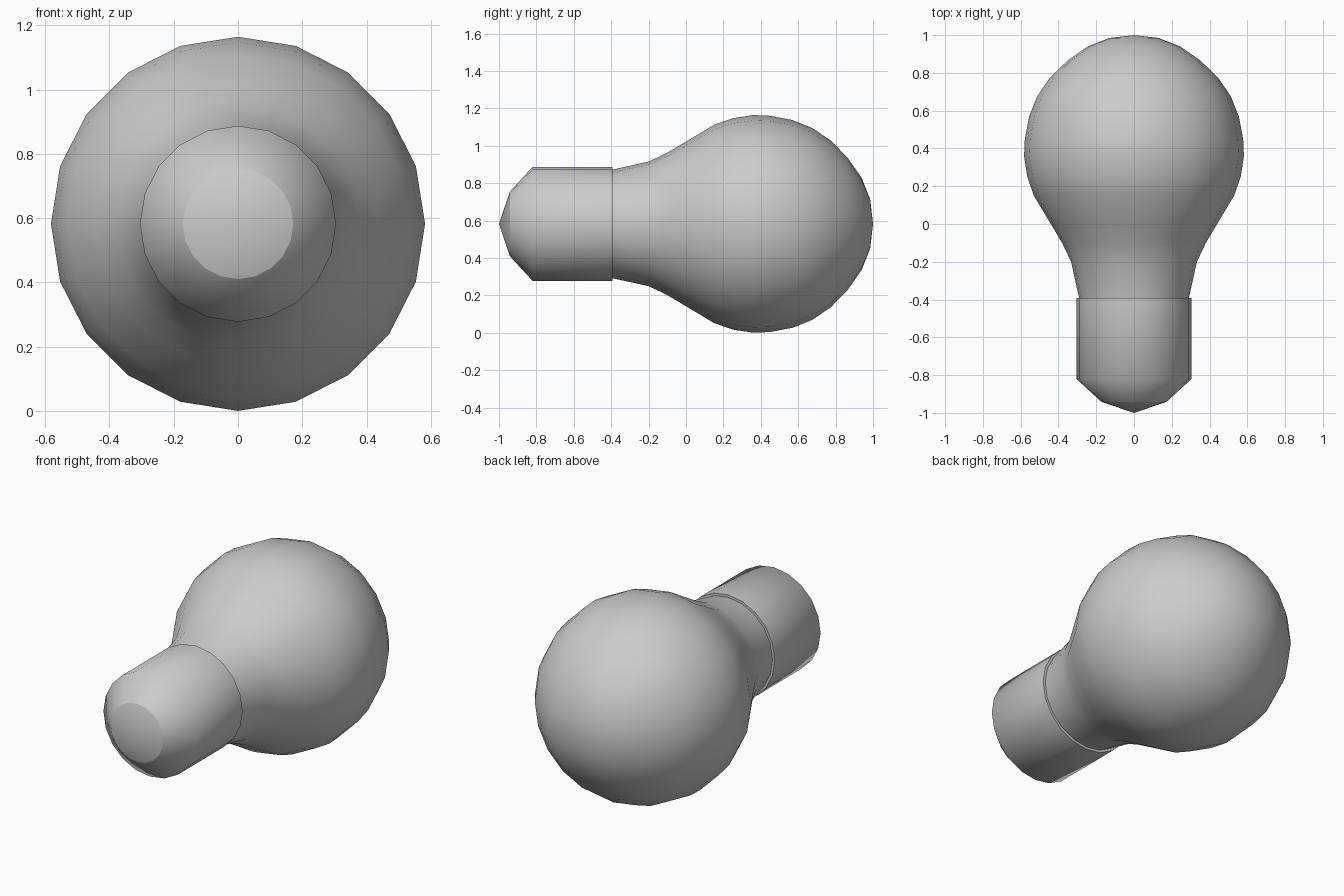
import bpy, bmesh, math

if "Cube" in bpy.data.objects:
    bpy.data.objects.remove(bpy.data.objects["Cube"])

SIDES = 20
AXIS_Z = 0.582


def lathe(name, profile, angle):
    """Revolve (radius, y) points, ordered front to back, about the y axis."""
    bm = bmesh.new()
    rings = []
    for r, y in profile:
        if r == 0:
            rings.append([bm.verts.new((0, y, AXIS_Z))] * SIDES)
        else:
            rings.append([bm.verts.new((r * math.sin(2 * math.pi * i / SIDES), y,
                                        AXIS_Z + r * math.cos(2 * math.pi * i / SIDES)))
                          for i in range(SIDES)])
    for a, b in zip(rings, rings[1:]):
        for i in range(SIDES):
            j = (i + 1) % SIDES
            corners = list(dict.fromkeys((a[i], a[j], b[j], b[i])))
            bm.faces.new(corners)
    bmesh.ops.recalc_face_normals(bm, faces=bm.faces)
    me = bpy.data.meshes.new(name)
    bm.to_mesh(me)
    bm.free()
    ob = bpy.data.objects.new(name, me)
    bpy.context.collection.objects.link(ob)
    bpy.ops.object.select_all(action='DESELECT')
    ob.select_set(True)
    bpy.context.view_layer.objects.active = ob
    bpy.ops.object.shade_smooth_by_angle(angle=math.radians(angle))
    return ob


# Screw base: contact tip, tapered shoulder, sleeve and narrow back rim
lathe("base", [(0, -1.0), (0.172, -0.942), (0.305, -0.82),
               (0.305, -0.393), (0.28, -0.393)], 60)

# Glass bulb: neck tucked into the base, swelling to a round globe
glass = lathe("glass_bulb", [(0.288, -0.41), (0.291, -0.39), (0.333, -0.2),
                             (0.378, -0.105), (0.44, 0.0), (0.53, 0.15),
                             (0.565, 0.25), (0.582, 0.36), (0.578, 0.45),
                             (0.555, 0.57), (0.513, 0.675), (0.445, 0.775),
                             (0.352, 0.865), (0.245, 0.94), (0.13, 0.985),
                             (0, 1.0)], 60)

# Contact tip is a separate crisp facet disc: keep its edge sharp
base_mesh = bpy.data.objects["base"].data
tip_ring = {v.index for v in base_mesh.vertices if abs(v.co.y + 0.942) < 1e-4}
for e in base_mesh.edges:
    if e.vertices[0] in tip_ring and e.vertices[1] in tip_ring:
        e.use_edge_sharp = True
